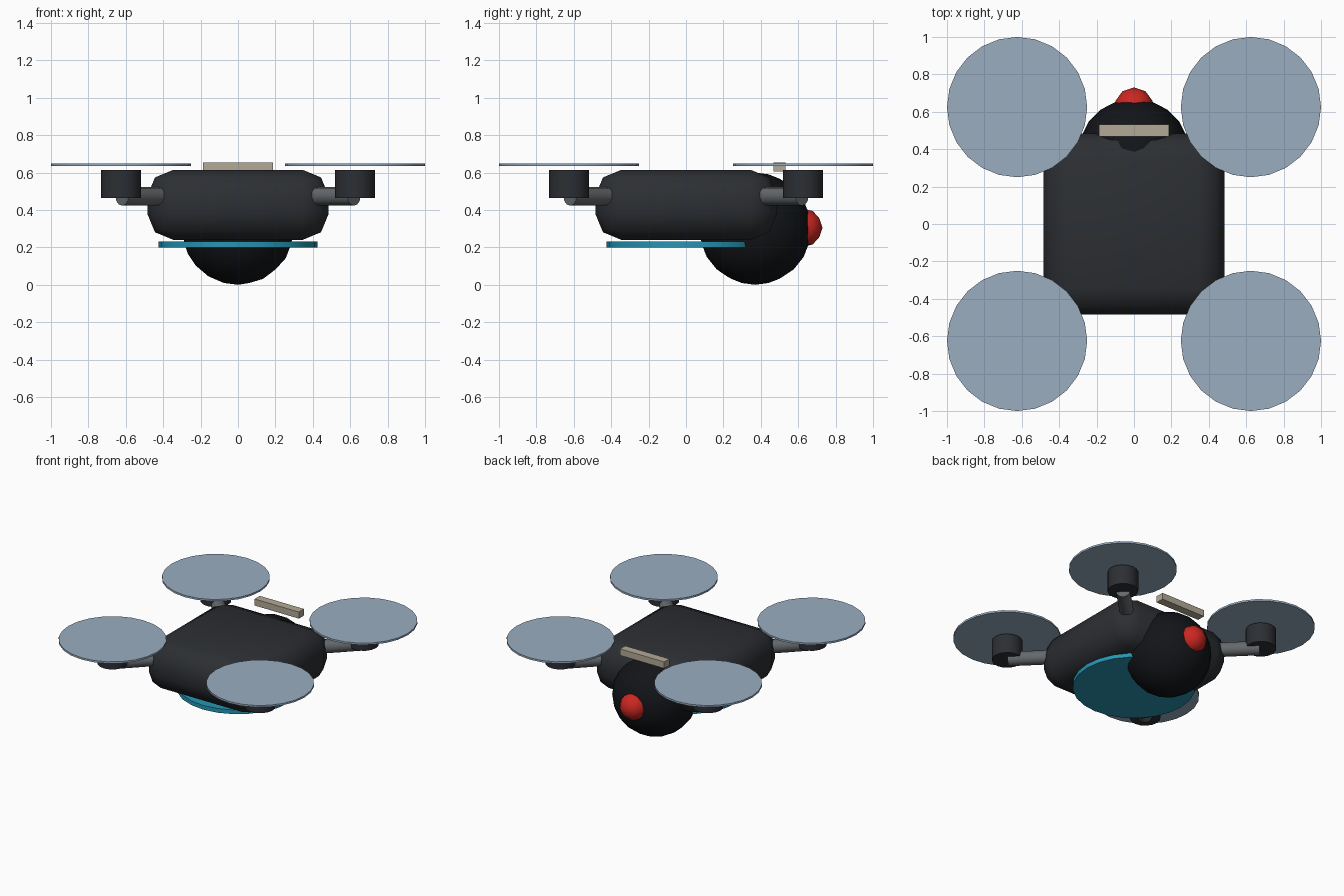
import bpy
from math import radians, pi
from mathutils import Vector

if "Cube" in bpy.data.objects:
    bpy.data.objects.remove(bpy.data.objects["Cube"])


def paint(name, rgb):
    m = bpy.data.materials.new(name)
    m.diffuse_color = (*rgb, 1)
    m.use_nodes = True
    m.node_tree.nodes["Principled BSDF"].inputs["Base Color"].default_value = m.diffuse_color
    return m


CHARCOAL = paint("charcoal", (0.025, 0.028, 0.033))
BLACK = paint("black", (0.006, 0.007, 0.009))
RED = paint("red", (0.6, 0.02, 0.015))
TEAL = paint("teal", (0.02, 0.3, 0.45))
BEIGE = paint("beige", (0.45, 0.4, 0.31))
STEEL = paint("steel", (0.13, 0.14, 0.15))
BLADE = paint("blade", (0.32, 0.42, 0.53))


def finish(name, mat, smooth=True):
    ob = bpy.context.object
    ob.name = name
    ob.data.materials.append(mat)
    if smooth:
        bpy.ops.object.shade_smooth_by_angle(angle=radians(50))
    return ob


def box(name, loc, size, mat, bevel=0):
    bpy.ops.mesh.primitive_cube_add(size=1, location=loc)
    ob = bpy.context.object
    ob.scale = size
    bpy.ops.object.transform_apply(location=False, rotation=False, scale=True)
    if bevel:
        mod = ob.modifiers.new("rounding", 'BEVEL')
        mod.width, mod.segments = bevel, 2
        bpy.ops.object.modifier_apply(modifier=mod.name)
    return finish(name, mat, bool(bevel))


def ball(name, loc, r, sub, mat):
    bpy.ops.mesh.primitive_ico_sphere_add(subdivisions=sub, radius=r, location=loc)
    return finish(name, mat)


def rod(name, a, b, r, sides, mat):
    a, b = Vector(a), Vector(b)
    bpy.ops.mesh.primitive_cylinder_add(vertices=sides, radius=r, depth=(b - a).length,
                                        location=(a + b) / 2)
    bpy.context.object.rotation_euler = (b - a).to_track_quat('Z', 'Y').to_euler() \
        if abs((b - a).x) > 1e-6 else (0, 0, 0)
    return finish(name, mat)


# Rounded hull
box("body", (0, 0, 0.4275), (0.97, 0.97, 0.375), CHARCOAL, 0.14)

# Camera dome with red lens
ball("camera_dome", (0, 0.37, 0.3), 0.3, 3, BLACK)
ball("lens", (0, 0.626, 0.305), 0.104, 2, RED)

# Light disc under the hull and bar above the camera
rod("belly_disc", (0, 0, 0.2), (0, 0, 0.232), 0.425, 24, TEAL)
box("top_bar", (0, 0.5, 0.63), (0.375, 0.0625, 0.05), BEIGE)

# Four arms with motors and rotor discs
for sx, side in ((-1, "left"), (1, "right")):
    for sy, end in ((-1, "front"), (1, "back")):
        tag = f"{end}_{side}"
        x, y = 0.625 * sx, 0.625 * sy
        rod("arm_" + tag, (0.4 * sx, 0.4 * sy, 0.473), (0.62 * sx, 0.62 * sy, 0.473),
            0.05, 12, STEEL)
        rod("motor_" + tag, (x, y, 0.465), (x, y, 0.615), 0.107, 16, CHARCOAL)
        rod("rotor_" + tag, (x, y, 0.635), (x, y, 0.649), 0.375, 24, BLADE)
